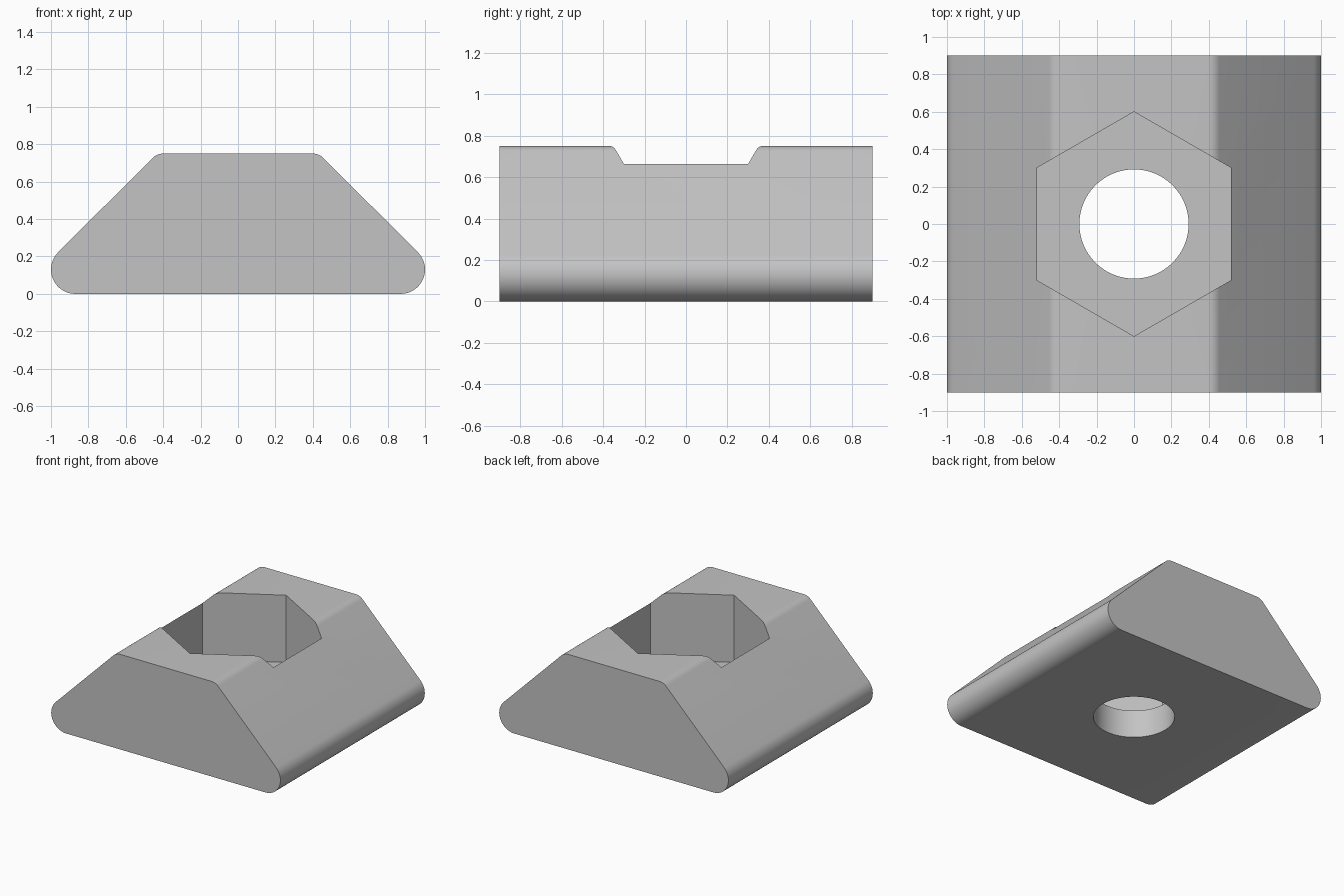
import bpy, bmesh, math

cube = bpy.data.objects.get("Cube")
if cube:
    bpy.data.objects.remove(cube, do_unlink=True)

WIDTH, LENGTH, HEIGHT = 2.0, 1.8, 0.75
FOOT_R, TOP_R, TOP_X = 0.13, 0.08, 0.40
POCKET_R, POCKET_FLOOR, HOLE_R = 0.6, 0.22, 0.292

grey = bpy.data.materials.new("light grey")
grey.use_nodes = True
colour = (0.55, 0.55, 0.55, 1)
grey.diffuse_color = colour
grey.node_tree.nodes["Principled BSDF"].inputs["Base Color"].default_value = colour


def arc(cx, cz, r, start, end, steps):
    angles = [math.radians(start + (end - start) * i / steps) for i in range(steps + 1)]
    return [(cx + r * math.cos(a), cz + r * math.sin(a)) for a in angles]


def prism(name, outline, to_3d, depth):
    """Extrude a closed outline along a vector."""
    bm = bmesh.new()
    face = bm.faces.new([bm.verts.new(to_3d(u, v)) for u, v in outline])
    extruded = bmesh.ops.extrude_face_region(bm, geom=[face])["geom"]
    moved = [g for g in extruded if isinstance(g, bmesh.types.BMVert)]
    bmesh.ops.translate(bm, verts=moved, vec=depth)
    bmesh.ops.recalc_face_normals(bm, faces=bm.faces)
    mesh = bpy.data.meshes.new(name)
    bm.to_mesh(mesh)
    bm.free()
    mesh.materials.append(grey)
    obj = bpy.data.objects.new(name, mesh)
    bpy.context.collection.objects.link(obj)
    return obj


# Wedge-sided body with rounded feet and softened top edges
right = arc(WIDTH / 2 - FOOT_R, FOOT_R, FOOT_R, -90, 45, 18)
right += arc(TOP_X, HEIGHT - TOP_R, TOP_R, 45, 90, 8)
left = [(-x, z) for x, z in reversed(right)]
body = prism("slot_nut_body", right + left,
             lambda x, z: (x, -LENGTH / 2, z), (0, LENGTH, 0))


# Hexagonal pocket and round through hole
def cut(name, radius, sides, bottom):
    outline = arc(0, 0, radius, 90, 450, sides)[:-1]
    cutter = prism(name, outline, lambda x, y: (x, y, bottom), (0, 0, 1.5))
    mod = body.modifiers.new(name, "BOOLEAN")
    mod.operation = "DIFFERENCE"
    mod.solver = "EXACT"
    mod.object = cutter
    bpy.context.view_layer.objects.active = body
    bpy.ops.object.modifier_apply(modifier=mod.name)
    bpy.data.objects.remove(cutter, do_unlink=True)


bpy.ops.object.select_all(action="DESELECT")
body.select_set(True)
cut("hex_pocket", POCKET_R, 6, POCKET_FLOOR)
cut("bolt_hole", HOLE_R, 64, -0.5)

# Smooth the rounded surfaces, keep crisp edges
bpy.context.view_layer.objects.active = body
bpy.ops.object.shade_smooth_by_angle(angle=math.radians(25))
